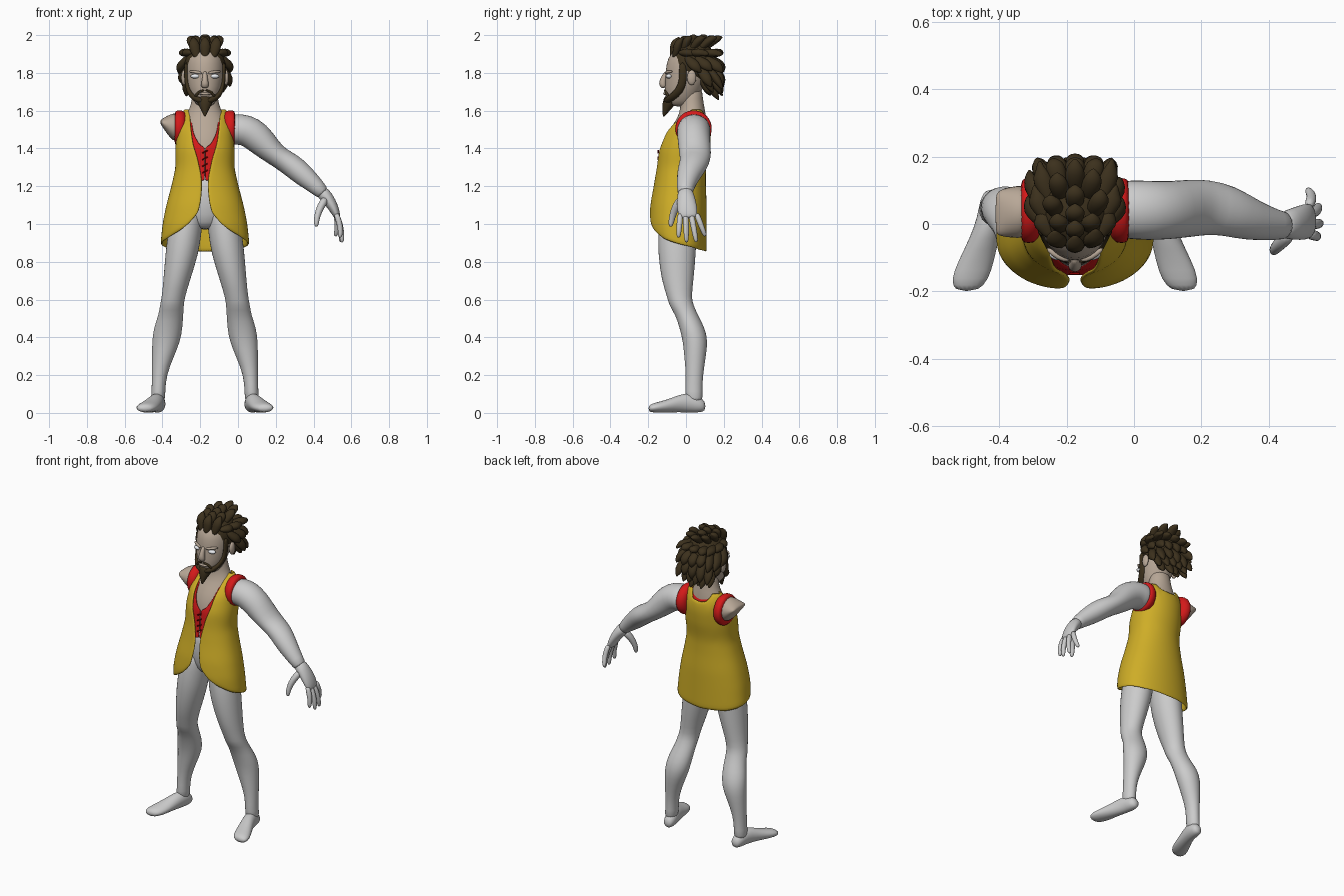
import bpy, bmesh, random
from math import sin, cos, pi, asin, radians
from mathutils import Vector

random.seed(4)
CX = -0.175          # body centre line
X, Y, Z = Vector((1, 0, 0)), Vector((0, 1, 0)), Vector((0, 0, 1))


def material(name, rgb):
    m = bpy.data.materials.new(name)
    m.diffuse_color = (*rgb, 1)
    return m


YELLOW = material("yellow_cloth", (0.62, 0.42, 0.02))
RED = material("red_cloth", (0.65, 0.01, 0.01))
SKIN = material("skin", (0.48, 0.39, 0.31))
HAIR = material("hair", (0.045, 0.03, 0.012))
WHITE = material("eye_white", (0.8, 0.82, 0.85))
DARK = material("dark_red", (0.25, 0.0, 0.0))


def finish(name, bm, mat=None, level=1, thick=0, dx=CX):
    bmesh.ops.recalc_face_normals(bm, faces=bm.faces)
    me = bpy.data.meshes.new(name)
    bm.to_mesh(me)
    bm.free()
    ob = bpy.data.objects.new(name, me)
    bpy.context.collection.objects.link(ob)
    ob.location.x = dx
    for p in me.polygons:
        p.use_smooth = True
    if mat:
        me.materials.append(mat)
    if thick:
        s = ob.modifiers.new("thickness", 'SOLIDIFY')
        s.thickness, s.offset = thick, -1
    if level:
        ob.modifiers.new("smooth", 'SUBSURF').levels = level
        ob.modifiers["smooth"].render_levels = level
    return ob


def tube(name, sections, mat=None, u=X, sides=14, tangent=None, dx=CX, level=1):
    """Elliptical rings (x, y, z, radius along u, other radius) joined into a closed skin."""
    bm = bmesh.new()
    pts = [Vector(s[:3]) for s in sections]
    rings = []
    for i, s in enumerate(sections):
        t = tangent or (pts[min(i + 1, len(pts) - 1)] - pts[max(i - 1, 0)]).normalized()
        a = (u - t * u.dot(t)).normalized()
        b = t.cross(a)
        rings.append([bm.verts.new(pts[i] + a * s[3] * cos(2 * pi * k / sides) + b * s[4] * sin(2 * pi * k / sides))
                      for k in range(sides)])
    for r, q in zip(rings, rings[1:]):
        for k in range(sides):
            bm.faces.new((r[k], r[k - 1], q[k - 1], q[k]))
    bm.faces.new(rings[0])
    bm.faces.new(rings[-1])
    return finish(name, bm, mat, level, dx=dx)


def loft(name, rows, mat=None):
    """Horizontal rings given as (z, half width, front y, back y)."""
    return tube(name, [(0, (f + b) / 2, z, w, (b - f) / 2) for z, w, f, b in rows], mat, sides=20, tangent=Z)


def ball(name, loc, scale, mat=None):
    bm = bmesh.new()
    bmesh.ops.create_uvsphere(bm, u_segments=20, v_segments=12, radius=1)
    for v in bm.verts:
        v.co = Vector(v.co[i] * scale[i] + loc[i] for i in range(3))
    return finish(name, bm, mat, 0)


def interp(table, x):
    """Piecewise-linear lookup; first column is the key."""
    if x <= table[0][0]:
        return table[0][1:]
    for p, q in zip(table, table[1:]):
        if x <= q[0]:
            f = (x - p[0]) / (q[0] - p[0])
            return [m + (n - m) * f for m, n in zip(p[1:], q[1:])]
    return table[-1][1:]


# Clothing: wrapped sheet, s = 0 at the back and +-1 at the front opening
TORSO = [(.85, .24, -.185, .11), (1.0, .225, -.2, .11), (1.1, .205, -.192, .11), (1.2, .178, -.172, .105),
         (1.3, .155, -.157, .105), (1.4, .158, -.15, .125), (1.5, .146, -.115, .135),
         (1.56, .132, -.05, .125), (1.615, .108, .03, .085)]


def garment(name, mat, hem, top, gap, grow, rows=18, cols=56, thick=.012):
    bm = bmesh.new()
    grid = []
    for i in range(rows + 1):
        line = []
        for j in range(cols + 1):
            s = 2 * j / cols - 1
            lo, hi = interp(hem, abs(s))[0], interp(top, abs(s))[0]
            z = lo + (hi - lo) * i / rows
            w, f, b = interp(TORSO, z)
            w, f, b = w + grow, f - grow, b + grow
            th = s * (pi - asin(min(.95, interp(gap, z)[0] / w)))
            c = cos(th)
            y = (f + b) / 2 + (b - f) / 2 * (abs(c) ** .85) * (1 if c > 0 else -1)
            line.append(bm.verts.new((w * sin(th), y, z)))
        grid.append(line)
    for r, q in zip(grid, grid[1:]):
        for k in range(cols):
            bm.faces.new((r[k], r[k + 1], q[k + 1], q[k]))
    finish(name, bm, mat, 1, thick)


garment("vest", YELLOW,
        [(0, .852), (.25, .862), (.5, .888), (.7, .92), (.85, .96), (.94, 1.0), (1, 1.06)],
        [(0, 1.555), (.15, 1.562), (.3, 1.61), (1, 1.612)],
        [(1.0, .05), (1.06, .036), (1.12, .022), (1.2, .014), (1.25, .018), (1.35, .04), (1.42, .064), (1.5, .075), (1.6, .082)], 0)
garment("undershirt", RED, [(0, 1.2), (1, 1.23)],
        [(0, 1.592), (.3, 1.58), (.78, 1.58), (.84, 1.49), (.93, 1.425), (1, 1.405)],
        [(1.2, .001), (1.6, .001)], -.014, rows=10, thick=.006)

# Lacing on the undershirt
for k in range(4):
    z = 1.27 + .035 * k
    tube("lace", [(-.014, -.147, z, .004, .004), (.014, -.147, z + .015, .004, .004)], DARK, u=Y, sides=6, level=0)

# Torso, neck and pelvis
loft("chest", [(1.24, .13, -.125, .08), (1.32, .13, -.125, .085), (1.42, .132, -.122, .1), (1.5, .128, -.09, .11),
               (1.56, .11, -.045, .108), (1.61, .082, -.03, .1), (1.66, .068, -.03, .09), (1.74, .065, -.03, .085)], SKIN)
loft("pelvis", [(.97, .05, -.08, .02), (1.0, .11, -.12, .06), (1.1, .15, -.14, .08), (1.2, .135, -.135, .085),
                (1.27, .115, -.12, .08)])

# Head and face
loft("head", [(1.62, .035, -.085, .03), (1.65, .062, -.105, .06), (1.7, .086, -.115, .08), (1.76, .099, -.112, .115),
              (1.82, .104, -.108, .13), (1.88, .1, -.1, .135), (1.93, .075, -.055, .11), (1.96, .03, 0, .06)], SKIN)
tube("nose", [(0, -.098, 1.81, .012, .014), (0, -.115, 1.775, .014, .018), (0, -.128, 1.742, .022, .022),
              (0, -.112, 1.72, .022, .018)], SKIN, sides=10)
tube("lips", [(-.035, -.104, 1.688, .006, .007), (0, -.117, 1.691, .008, .01), (.035, -.104, 1.688, .006, .007)],
     SKIN, u=Z, sides=8)
for s in (-1, 1):
    ball("eye", (s * .05, -.09, 1.782), (.026, .017, .012), WHITE)
    tube("brow", [(s * .014, -.107, 1.797, .008, .009), (s * .05, -.1, 1.806, .009, .01),
                  (s * .085, -.07, 1.808, .007, .008)], SKIN, u=Z, sides=8)
    ball("ear", (s * .112, .03, 1.775), (.014, .024, .04), SKIN)
    tube("side_beard", [(s * .1, -.02, 1.86, .022, .012), (s * .099, -.012, 1.77, .022, .013),
                        (s * .089, -.03, 1.705, .024, .014), (s * .06, -.085, 1.662, .022, .017),
                        (0, -.108, 1.648, .022, .018)], HAIR, u=Y, sides=10)
    tube("moustache", [(0, -.116, 1.709, .006, .006), (s * .035, -.106, 1.702, .008, .007),
                       (s * .056, -.09, 1.665, .009, .008)], HAIR, u=Z, sides=8)
tube("goatee", [(0, -.075, 1.672, .05, .035), (0, -.09, 1.645, .045, .036), (0, -.105, 1.612, .024, .024),
                (0, -.12, 1.565, .003, .003)], HAIR, sides=12)

# Hair: cap plus swept-back tapered locks, rows of (elevation, azimuths from the back)
ball("hair_cap", (0, .04, 1.85), (.113, .128, .115), HAIR)
ROWS = [(80, (0, 180)), (58, range(-180, 180, 45)), (30, range(-180, 180, 30)), (8, range(-100, 101, 25)),
        (-15, range(-72, 73, 24)), (-40, range(-60, 61, 24)), (-58, (-50, -17, 17, 50))]
for el, azs in ROWS:
    for az in azs:
        e, a = radians(el), radians(az)
        n = Vector((cos(e) * sin(a), cos(e) * cos(a), sin(e)))
        base = Vector((0, .04, 1.85)) + Vector((n.x * .105, n.y * .12, n.z * .108))
        if el < -30:
            base.z += .02
        rise = .75 if el > 50 else .65 if abs(az) > 130 else -.15 if el > 20 else -.55
        flow = Vector((0, .55 if el > 0 else .3, rise)).normalized()
        tip = base + (n * .35 + flow * .9) * random.uniform(.085, .13)
        tip = Vector((max(-.135, min(.135, tip.x)), min(.195, tip.y), max(1.655, min(1.99, tip.z))))
        mid = base.lerp(tip, .5) + n * .016
        start = base - flow * .035 - n * .008
        cs = [start, base.lerp(mid, .2), mid, mid.lerp(tip, .55), tip]
        tube("hair_lock", [(*c, r, r * .75) for c, r in zip(cs, (.012, .032, .033, .021, .003))],
             HAIR, u=X if abs(n.x) < .75 else Y, sides=8)

# Legs and feet
LEG = [(1.12, .08, .07, -.035, .09), (1.03, .093, .085, -.04, .1), (.95, .108, .09, -.045, .103), (.85, .12, .09, -.048, .102),
       (.7, .15, .071, -.045, .086), (.61, .168, .062, -.035, .064), (.57, .175, .064, -.025, .066), (.52, .18, .066, .003, .06),
       (.45, .195, .077, .033, .068), (.38, .205, .076, .05, .067), (.3, .222, .059, .048, .058),
       (.2, .243, .039, .045, .045), (.11, .246, .036, .04, .046), (.05, .25, .04, .045, .046)]
FOOT = [(.242, .104, .035, .022, .024), (.244, .075, .042, .038, .041), (.25, .02, .056, .04, .055),
        (.268, -.04, .049, .044, .046), (.293, -.11, .034, .054, .033), (.312, -.165, .028, .057, .027),
        (.322, -.2, .023, .035, .018)]
for s in (-1, 1):
    tube("leg", [(s * x, y, z, rx, ry) for z, x, rx, y, ry in LEG], sides=18, tangent=Z)
    tube("foot", [(s * x, y, z, a, b) for x, y, z, a, b in FOOT], sides=16, tangent=-Y)
    # Red armhole bands
    tube("armhole_band", [(s * .09, .04, 1.505, .075, .085), (s * .125, .04, 1.505, .1, .1), (s * .15, .04, 1.505, .097, .097),
                          (s * .163, .04, 1.507, .09, .088)], RED, u=Y, sides=20, tangent=X)

# Bare shoulder stump on one side
tube("shoulder_stump", [(-.13, .037, 1.51, .082, .083), (-.172, .036, 1.513, .08, .075), (-.205, .034, 1.527, .075, .044),
                        (-.228, .032, 1.537, .068, .02), (-.236, .03, 1.54, .055, .008)], SKIN, u=Y, tangent=-X)

# Arm, hand and fingers on the other side (absolute x)
tube("arm", [(-.04, .043, 1.50, .086, .08), (-.015, .043, 1.50, .088, .082), (.04, .04, 1.5, .09, .085),
             (.1, .04, 1.463, .087, .085), (.165, .047, 1.395, .087, .068), (.22, .05, 1.35, .083, .057),
             (.28, .04, 1.315, .077, .063), (.345, .012, 1.26, .064, .061), (.43, -.005, 1.185, .043, .041),
             (.455, -.004, 1.155, .042, .037)], u=Y, sides=18, dx=0)
tube("palm", [(.43, -.005, 1.185, .04, .038), (.473, .0, 1.14, .048, .035), (.507, .006, 1.085, .056, .028),
              (.523, .011, 1.045, .05, .02), (.527, .012, 1.03, .042, .014)], u=Y, dx=0)
TIPS = [(.54, -.04, .928), (.55, .003, .902), (.545, .055, .903), (.515, .102, .935)]
for k, tip in enumerate(TIPS):
    root, tip = Vector((.517, -.03 + .028 * k, 1.06)), Vector(tip)
    cs = [root.lerp(tip, f) + X * (.012 * sin(pi * f)) for f in (0, .35, .7, .93, 1)]
    tube("finger", [(*c, r, r) for c, r in zip(cs, (.016, .0165, .0145, .012, .006))], u=Y, sides=10, dx=0)
tube("thumb", [(.468, -.02, 1.14, .026, .024), (.435, -.055, 1.09, .023, .021), (.418, -.073, 1.04, .018, .017),
               (.414, -.08, 1.0, .015, .014), (.416, -.082, .985, .007, .007)], u=Y, sides=10, dx=0)
